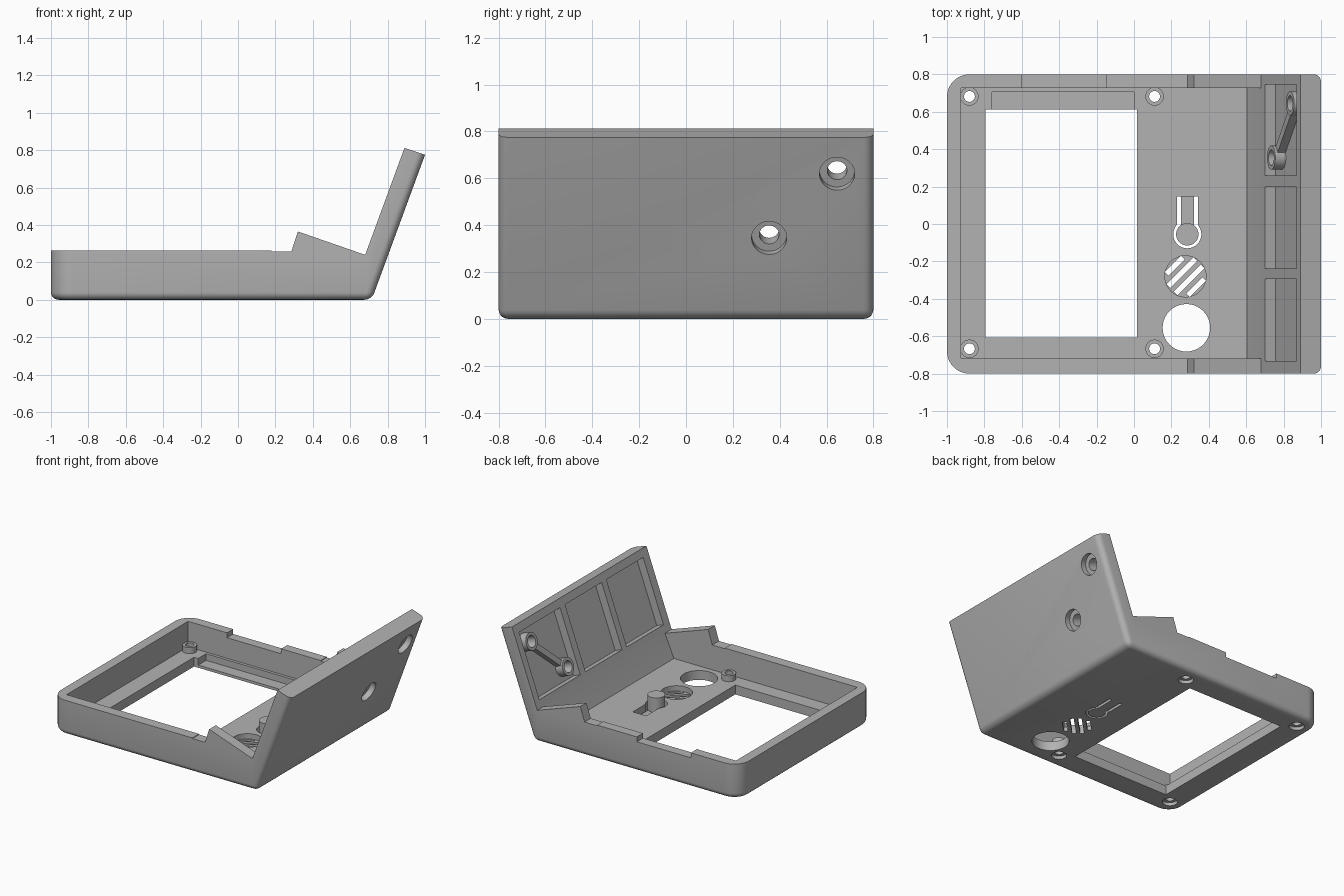
import bpy, bmesh, math
from mathutils import Matrix, Vector

cube = bpy.data.objects.get("Cube")
if cube:
    bpy.data.objects.remove(cube)

grey = bpy.data.materials.new("plain grey")
grey.use_nodes = True
COL = (0.45, 0.45, 0.45, 1)
grey.diffuse_color = COL
grey.node_tree.nodes["Principled BSDF"].inputs["Base Color"].default_value = COL

# Tilted frame of the raised panel: local x runs up it, local z points outward
TILT = Vector((0.345, 0, 0.938)).normalized()
OUT = Vector((TILT.z, 0, -TILT.x))
PANEL = Matrix.Translation((0.68, 0, 0.24)) @ Matrix((TILT, (0, -1, 0), OUT)).transposed().to_4x4()


def finish(bm, name):
    bmesh.ops.recalc_face_normals(bm, faces=bm.faces)
    me = bpy.data.meshes.new(name)
    bm.to_mesh(me)
    bm.free()
    me.materials.append(grey)
    ob = bpy.data.objects.new(name, me)
    bpy.context.collection.objects.link(ob)
    return ob


def box(name, lo, hi, frame=Matrix()):
    lo, hi = Vector(lo), Vector(hi)
    bm = bmesh.new()
    m = frame @ Matrix.Translation((lo + hi) / 2) @ Matrix.Diagonal(hi - lo).to_4x4()
    bmesh.ops.create_cube(bm, size=1, matrix=m)
    return finish(bm, name)


def rod(name, x, y, r, z0, z1, frame=Matrix(), r2=None):
    bm = bmesh.new()
    m = frame @ Matrix.Translation((x, y, (z0 + z1) / 2))
    bmesh.ops.create_cone(bm, cap_ends=True, segments=40, radius1=r,
                          radius2=r if r2 is None else r2, depth=z1 - z0, matrix=m)
    return finish(bm, name)


def prism_bm(profile, y0, y1):
    bm = bmesh.new()
    face = bm.faces.new([bm.verts.new((x, y0, z)) for x, z in profile])
    ext = bmesh.ops.extrude_face_region(bm, geom=[face])["geom"]
    bmesh.ops.translate(bm, vec=(0, y1 - y0, 0),
                        verts=[v for v in ext if isinstance(v, bmesh.types.BMVert)])
    bmesh.ops.recalc_face_normals(bm, faces=bm.faces)
    return bm


def combine(ob, other, op="DIFFERENCE"):
    mod = ob.modifiers.new("cut", "BOOLEAN")
    mod.operation, mod.solver, mod.object = op, "EXACT", other
    bpy.context.view_layer.objects.active = ob
    bpy.ops.object.modifier_apply(modifier=mod.name)
    bpy.data.objects.remove(other)


# Case body: side profile with the wedge and the tilted panel
bm = prism_bm([(-1, 0), (0.715, 0), (1, 0.775), (0.89, 0.812), (0.68, 0.24),
               (0.32, 0.365), (0.285, 0.257), (0.18, 0.257), (0.18, 0.262), (-1, 0.262)], -0.8, 0.8)
corners = [e for e in bm.edges if all(v.co.x < -0.99 for v in e.verts)
           and abs(e.verts[0].co.z - e.verts[1].co.z) > 0.1]
bmesh.ops.bevel(bm, geom=corners, offset=0.12, segments=10, profile=0.5, affect="EDGES")
bm.normal_update()
outer = [f for f in bm.faces if f.normal.z < -0.9 or f.normal.dot(OUT) > 0.95]
edges = {e for f in outer for e in f.edges if min(v.co.z for v in e.verts) < 0.7}
bmesh.ops.bevel(bm, geom=list(edges), offset=0.04, segments=5, profile=0.5, affect="EDGES")
body = finish(bm, "case_body")

# Inner cavity
FLOOR = 0.07
cavity = prism_bm([(-0.925, FLOOR), (0.605, FLOOR), (0.68, 0.24), (0.68, 0.5), (-0.925, 0.5)], -0.72, 0.727)
combine(body, finish(cavity, "cavity"))

# Window, its shallow ledge and the lowered length of rim
combine(body, box("window", (-0.795, -0.608, -0.1), (0.015, 0.612, 0.2)))
combine(body, box("ledge", (-0.76, 0.55, 0.02), (0, 0.705, 0.2)))
combine(body, box("rim_notch", (-0.6, 0.7, 0.225), (-0.15, 0.9, 0.4)))

# Panel pockets
for y0, y1 in ((0.258, 0.745), (-0.238, 0.197), (-0.732, -0.295)):
    combine(body, box("pocket", (0.058, -y1, -0.05), (0.55, -y0, 0.06), PANEL))

# Floor openings: round hole, keyhole and slotted grille
combine(body, rod("round_hole", 0.28, -0.555, 0.127, -0.1, 0.2))
combine(body, rod("key_round", 0.285, -0.055, 0.075, -0.1, 0.2))
combine(body, box("key_stem", (0.229, -0.03, -0.1), (0.341, 0.147, 0.2)))
combine(body, rod("grille_recess", 0.275, -0.28, 0.11, 0.03, 0.2))
for d in (-0.081, -0.027, 0.027, 0.081):
    half = math.sqrt(0.108 ** 2 - (abs(d) + 0.008) ** 2)
    turn = Matrix.Translation((0.275, -0.28, 0)) @ Matrix.Rotation(math.radians(45), 4, "Z")
    combine(body, box("slot", (-half, d - 0.014, -0.1), (half, d + 0.014, 0.2), turn))

# Push button on its flexible tab
button = rod("push_button", 0.285, -0.055, 0.06, 0.0, 0.14)
combine(button, box("tab", (0.25, -0.055, 0), (0.32, 0.15, 0.03)), "UNION")
parts = [body, button]

# Screw standoffs, drilled and countersunk from below
for x in (-0.88, 0.11):
    for y in (-0.667, 0.682):
        post = rod("standoff", x, y, 0.049, 0.05, 0.115)
        for ob in (post, body):
            combine(ob, rod("drill", x, y, 0.029, -0.1, 0.2))
        combine(body, rod("countersink", x, y, 0.052, -0.01, 0.025))
        parts.append(post)

# Panel bosses with holes and a connecting rib
SPOTS = ((0.447, 0.645), (0.155, 0.355))
(ua, ya), (ub, yb) = SPOTS
angle = math.atan2(ya - yb, ub - ua)
rib_frame = PANEL @ Matrix.Translation(((ua + ub) / 2, -(ya + yb) / 2, 0)) @ Matrix.Rotation(angle, 4, "Z")
span = math.hypot(ub - ua, yb - ya) / 2 - 0.055
parts.append(box("boss_rib", (-span, -0.022, 0.015), (span, 0.022, 0.065), rib_frame))
for u, y in SPOTS:
    boss = rod("panel_boss", u, -y, 0.064, 0, 0.065, PANEL)
    for ob in (boss, body):
        combine(ob, rod("drill", u, -y, 0.042, -0.1, 0.2, PANEL))
    combine(body, rod("counterbore", u, -y, 0.075, 0.075, 0.2, PANEL))
    parts.append(boss)

# Smooth rounded surfaces, keep edges sharp
for ob in parts:
    bpy.ops.object.select_all(action="DESELECT")
    ob.select_set(True)
    bpy.context.view_layer.objects.active = ob
    bpy.ops.object.shade_smooth_by_angle(angle=math.radians(30))
